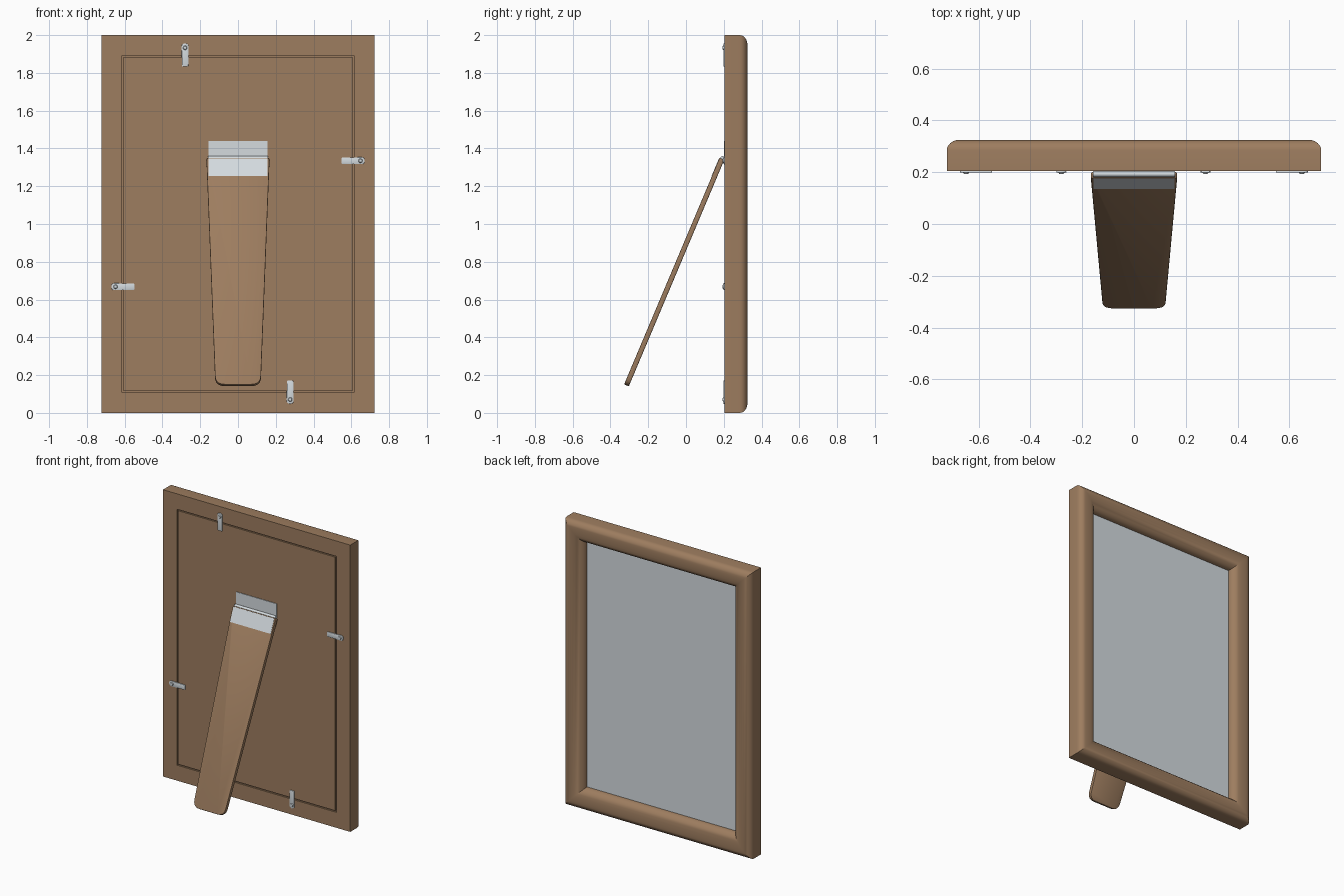
import bpy, bmesh, math
from mathutils import Matrix, Vector

cube = bpy.data.objects.get("Cube")
if cube:
    bpy.data.objects.remove(cube, do_unlink=True)


def material(name, rgb):
    m = bpy.data.materials.new(name)
    m.use_nodes = True
    m.diffuse_color = (*rgb, 1)
    m.node_tree.nodes["Principled BSDF"].inputs["Base Color"].default_value = (*rgb, 1)
    return m


wood = material("brown wood", (0.34, 0.205, 0.115))
grey = material("light grey metal", (0.66, 0.71, 0.74))


def finish(name, bm, mat, matrix=None):
    bmesh.ops.recalc_face_normals(bm, faces=bm.faces)
    mesh = bpy.data.meshes.new(name)
    bm.to_mesh(mesh)
    bm.free()
    mesh.materials.append(mat)
    ob = bpy.data.objects.new(name, mesh)
    bpy.context.collection.objects.link(ob)
    if matrix:
        ob.matrix_world = matrix
    bpy.context.view_layer.objects.active = ob
    bpy.ops.object.select_all(action='DESELECT')
    ob.select_set(True)
    bpy.ops.object.shade_smooth_by_angle(angle=math.radians(25))
    return ob


def rounded(corners, steps=6):
    """Outline from (x, z, radius) corners, each softened by a curve."""
    out = []
    for i, (x, z, r) in enumerate(corners):
        p = Vector((x, z))
        a = p + (Vector(corners[i - 1][:2]) - p).normalized() * r
        b = p + (Vector(corners[(i + 1) % len(corners)][:2]) - p).normalized() * r
        for k in range(steps + 1):
            t = k / steps
            out.append(a * (1 - t) ** 2 + p * 2 * t * (1 - t) + b * t * t)
    return out


def plate(name, outline, depth, mat, matrix, bevel=0):
    """Outline in the xz plane, thickened towards -y."""
    bm = bmesh.new()
    face = bm.faces.new([bm.verts.new((p[0], 0, p[1])) for p in outline])
    new = bmesh.ops.extrude_face_region(bm, geom=[face])["geom"]
    top = [v for v in new if isinstance(v, bmesh.types.BMVert)]
    bmesh.ops.translate(bm, verts=top, vec=(0, -depth, 0))
    if bevel:
        rim = [e for e in bm.edges if abs(e.verts[0].co.y - e.verts[1].co.y) < 1e-6]
        bmesh.ops.bevel(bm, geom=rim, offset=bevel, segments=2, profile=0.5, affect='EDGES')
    return finish(name, bm, mat, matrix)


def rect(w, z0, z1):
    return [(-w, z0), (w, z0), (w, z1), (-w, z1)]


def cylinder(name, radius, top, length, matrix):
    bm = bmesh.new()
    bmesh.ops.create_cone(bm, cap_ends=True, segments=20, radius1=radius,
                          radius2=top, depth=length)
    return finish(name, bm, grey, matrix)


# Moulded frame: rail profile (inset, y) swept round four mitred corners
half = 0.7225
profile = [(0.1075, 0.205), (0, 0.205), (0, 0.285)]
profile += [(0.05 - 0.05 * math.cos(a), 0.285 + 0.04 * math.sin(a))
            for a in [math.radians(15 * k) for k in range(1, 7)]]
profile += [(0.065 + 0.079 * math.sin(a), 0.265 + 0.06 * math.cos(a))
            for a in [math.radians(15 * k) for k in range(7)]]
profile += [(0.144, 0.261), (0.1075, 0.261)]
bm = bmesh.new()
rings = [[bm.verts.new((sx * (half - d), y, 1 + sz * (1 - d))) for d, y in profile]
         for sx, sz in ((-1, -1), (1, -1), (1, 1), (-1, 1))]
n = len(profile)
for i in range(4):
    a, b = rings[i], rings[(i + 1) % 4]
    for k in range(n):
        m = (k + 1) % n
        bm.faces.new((a[k], a[m], b[m], b[k]))
finish("frame_moulding", bm, wood)

# Display pane, mount behind it and removable backing board with a thin gap round it
plate("display_pane", rect(0.614, 0.109, 1.891), 0.008, grey, Matrix.Translation((0, 0.262, 0)))
plate("mount_board", rect(0.615, 0.1075, 1.8925), 0.038, wood, Matrix.Translation((0, 0.253, 0)))
plate("backing_board", rect(0.606, 0.116, 1.884), 0.01, wood, Matrix.Translation((0, 0.216, 0)))

# Easel leg, leaning out from the hinge
lean = Matrix.Translation((0, 0.203, 1.34)) @ Matrix.Rotation(-math.atan2(0.506, 1.2), 4, 'X')
leg = rounded([(-0.12, -1.302, 0.05), (0.12, -1.302, 0.05),
               (0.167, 0, 0.015), (-0.167, 0, 0.015)])
plate("easel_leg", leg, 0.027, wood, lean, bevel=0.004)

# Hinge: one leaf on the leg, one on the board, barrel between
plate("hinge_leg_leaf", rect(0.157, -0.104, -0.004), 0.004, grey,
      lean @ Matrix.Translation((0, -0.025, 0)))
plate("hinge_board_leaf", rect(0.155, 1.345, 1.44), 0.005, grey, Matrix.Translation((0, 0.207, 0)))
cylinder("hinge_barrel", 0.011, 0.011, 0.316, Matrix.Translation((0, 0.193, 1.348))
         @ Matrix.Rotation(math.pi / 2, 4, 'Y'))

# Turn clips with screws, pointing inwards from each rail
clip = rounded([(-0.017, -0.1, 0.006), (0.017, -0.1, 0.006),
                (0.019, 0.023, 0.019), (-0.019, 0.023, 0.019)])
for side, x, z, turn in (("top", -0.28, 1.933, 0), ("left", 0.648, 1.335, 90),
                         ("bottom", 0.276, 0.071, 180), ("right", -0.648, 0.668, 270)):
    place = Matrix.Translation((x, 0.205, z)) @ Matrix.Rotation(math.radians(turn), 4, 'Y')
    plate("clip_" + side, clip, 0.007, grey, place, bevel=0.002)
    cylinder("clip_screw_" + side, 0.012, 0.008, 0.006,
             place @ Matrix.Translation((0, -0.009, 0)) @ Matrix.Rotation(math.pi / 2, 4, 'X'))
